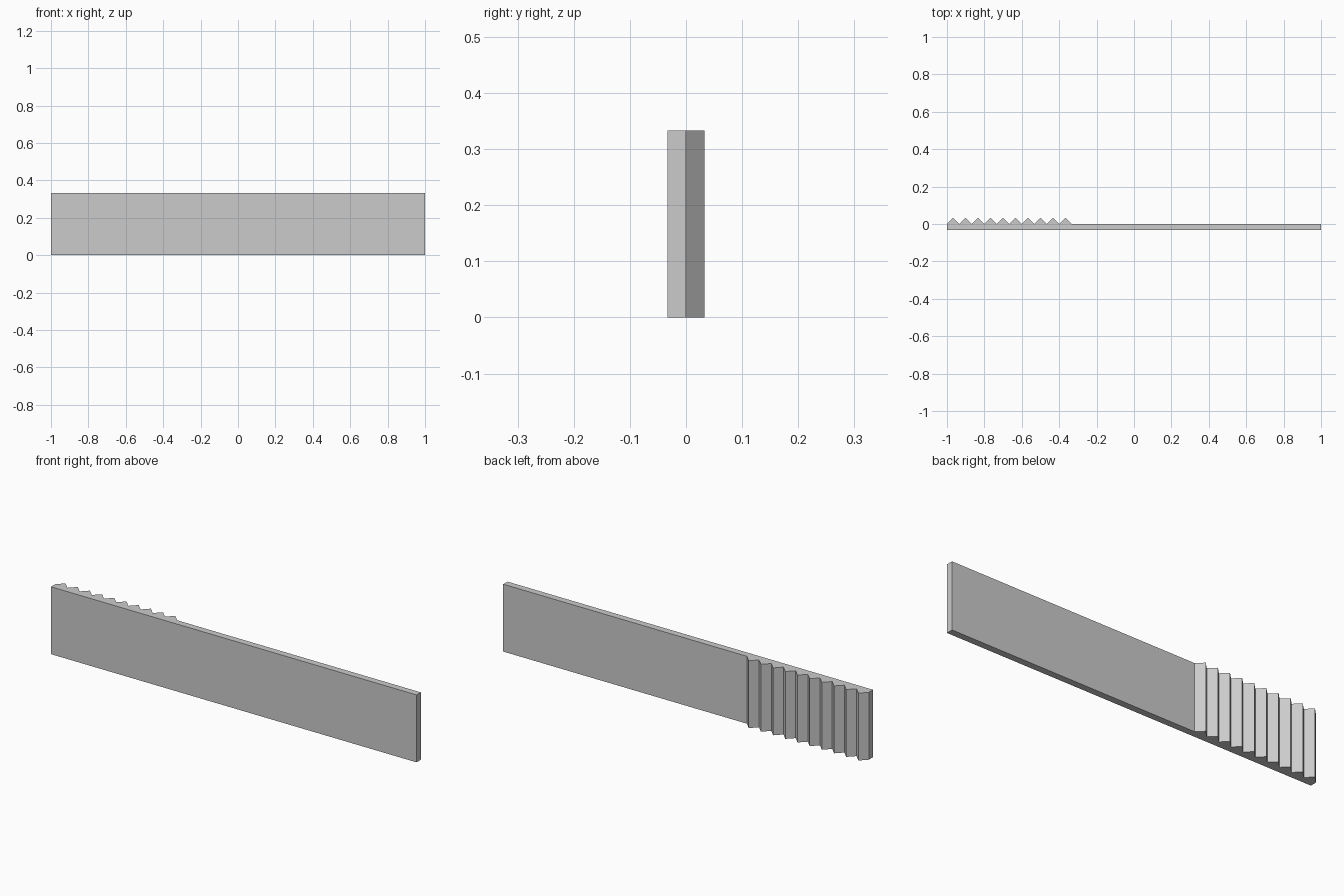
import bpy
import bmesh

cube = bpy.data.objects.get("Cube")
if cube:
    bpy.data.objects.remove(cube, do_unlink=True)

LENGTH = 2.0
HEIGHT = LENGTH / 6
THICK = LENGTH / 60
TEETH = 10
PITCH = LENGTH / 3 / TEETH

# Plain grey material
grey = bpy.data.materials.new("light_grey")
colour = (0.6, 0.6, 0.6, 1.0)
grey.use_nodes = True
grey.diffuse_color = colour
bsdf = next(n for n in grey.node_tree.nodes if n.type == "BSDF_PRINCIPLED")
bsdf.inputs["Base Color"].default_value = colour

# Plan outline: flat strip with a row of teeth on the back of its right end
left, right = LENGTH / 2, -LENGTH / 2
outline = [(right, -THICK), (left, -THICK), (left, 0)]
for i in range(TEETH, 0, -1):
    outline.append((right + i * PITCH, 0))
    outline.append((right + (i - 0.5) * PITCH, THICK))
outline.append((right, 0))

# Extrude the outline upwards
bm = bmesh.new()
base = bm.faces.new([bm.verts.new((x, y, 0)) for x, y in outline])
solid = bmesh.ops.extrude_face_region(bm, geom=[base], use_keep_orig=True)
top = [v for v in solid["geom"] if isinstance(v, bmesh.types.BMVert)]
bmesh.ops.translate(bm, verts=top, vec=(0, 0, HEIGHT))
bmesh.ops.recalc_face_normals(bm, faces=bm.faces)

mesh = bpy.data.meshes.new("toothed_strip")
bm.to_mesh(mesh)
bm.free()
mesh.materials.append(grey)
strip = bpy.data.objects.new("toothed_strip", mesh)
bpy.context.collection.objects.link(strip)
